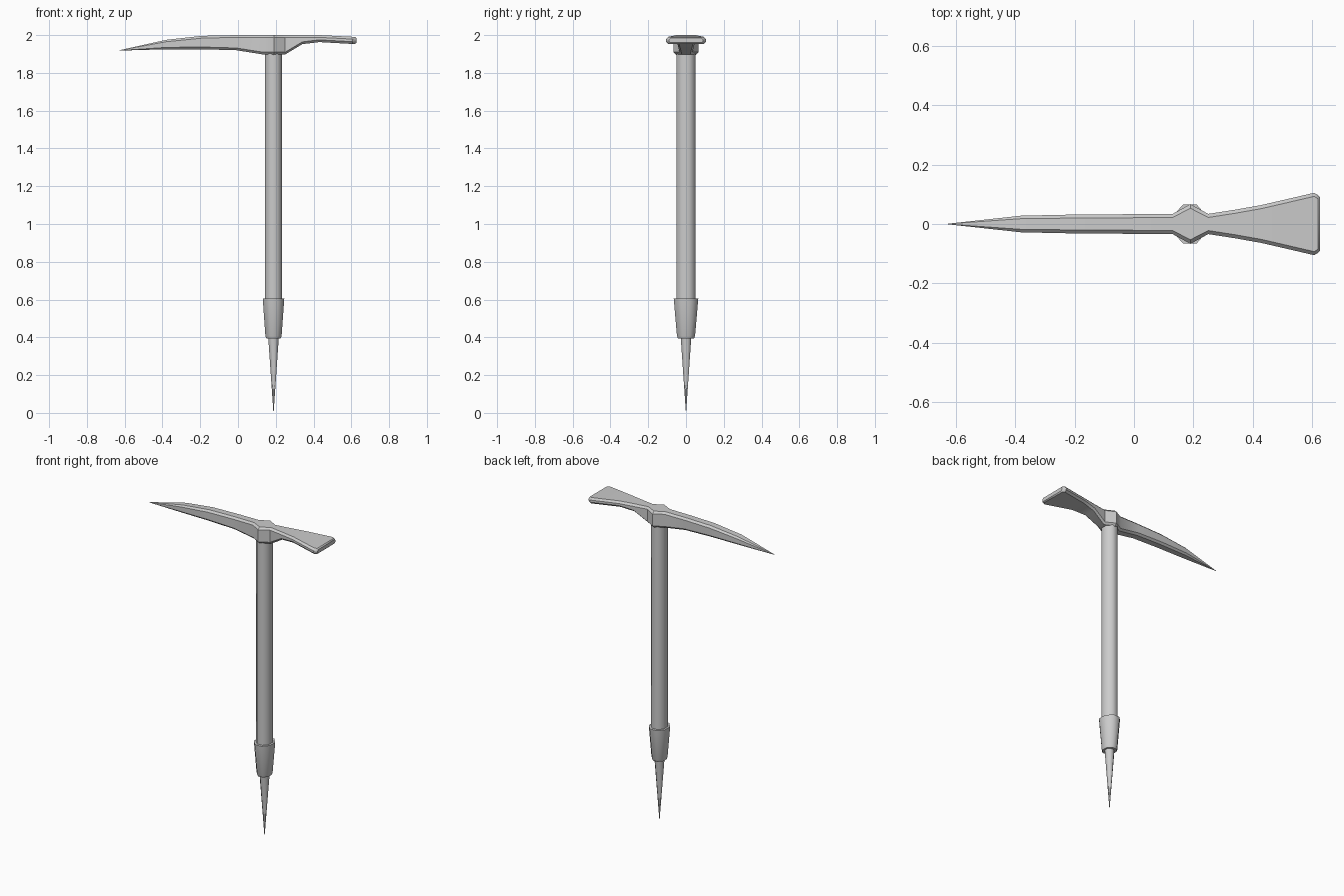
import bpy, bmesh, math

cube = bpy.data.objects.get("Cube")
if cube:
    bpy.data.objects.remove(cube)

GREY = (0.6, 0.6, 0.6, 1)
metal = bpy.data.materials.new("grey_metal")
metal.use_nodes = True
metal.diffuse_color = GREY
metal.node_tree.nodes["Principled BSDF"].inputs["Base Color"].default_value = GREY

SHAFT_X = 0.188


def loft(name, rings, angle=35):
    """Skin a list of equal-length point rings and cap both ends."""
    bm = bmesh.new()
    loops = [[bm.verts.new(p) for p in ring] for ring in rings]
    n = len(loops[0])
    for a, b in zip(loops, loops[1:]):
        for i in range(n):
            j = (i + 1) % n
            bm.faces.new((a[i], a[j], b[j], b[i]))
    bm.faces.new(loops[0])
    bm.faces.new(loops[-1])
    bmesh.ops.remove_doubles(bm, verts=bm.verts, dist=0.0002)
    bmesh.ops.recalc_face_normals(bm, faces=bm.faces)
    mesh = bpy.data.meshes.new(name)
    bm.to_mesh(mesh)
    bm.free()
    mesh.materials.append(metal)
    obj = bpy.data.objects.new(name, mesh)
    bpy.context.collection.objects.link(obj)
    bpy.ops.object.select_all(action="DESELECT")
    bpy.context.view_layer.objects.active = obj
    obj.select_set(True)
    bpy.ops.object.shade_smooth_by_angle(angle=math.radians(angle))
    return obj


def oval(rx, ry, z, sides=8):
    """Horizontal polygon ring around the shaft axis, flats facing x and y."""
    turn = math.pi / sides
    k = 1 / math.cos(turn)
    return [(SHAFT_X + k * rx * math.cos(turn + 2 * math.pi * i / sides),
             k * ry * math.sin(turn + 2 * math.pi * i / sides), z)
            for i in range(sides)]


def head_section(x, half, low, high, c):
    """Rectangle across the head with chamfered corners."""
    c = min(c, half * 0.45, (high - low) * 0.45)
    right = [(half - c, low), (half, low + c), (half, high - c), (half - c, high)]
    left = [(-y, z) for y, z in reversed(right)]
    return [(x, y, z) for y, z in right + left]


# Head: pick, hub and adze in one piece (x, half width, bottom, top, chamfer)
stations = [
    (-0.627, 0.001, 1.918, 1.920, 0.001),
    (-0.38, 0.028, 1.925, 1.975, 0.010),
    (-0.19, 0.032, 1.925, 1.996, 0.012),
    (-0.01, 0.033, 1.920, 2.000, 0.012),
    (0.13, 0.034, 1.898, 2.000, 0.012),
    (0.19, 0.067, 1.896, 2.000, 0.014),
    (0.25, 0.034, 1.898, 2.000, 0.012),
    (0.34, 0.048, 1.952, 2.000, 0.012),
    (0.43, 0.064, 1.963, 2.000, 0.012),
    (0.607, 0.105, 1.953, 1.991, 0.012),
    (0.620, 0.097, 1.954, 1.990, 0.012),
    (0.627, 0.090, 1.960, 1.984, 0.008),
]
loft("axe_head", [head_section(*s) for s in stations])

# Shaft
loft("shaft", [oval(0.045, 0.050, z) for z in (0.55, 1.92)], 50)

# Ferrule flaring upward, with a rolled lower edge
loft("ferrule", [oval(0.038, 0.043, 0.395), oval(0.043, 0.048, 0.408),
                 oval(0.057, 0.065, 0.605)], 50)

# Bottom spike
loft("spike", [oval(0.0005, 0.0005, 0.0), oval(0.028, 0.028, 0.40)], 50)
